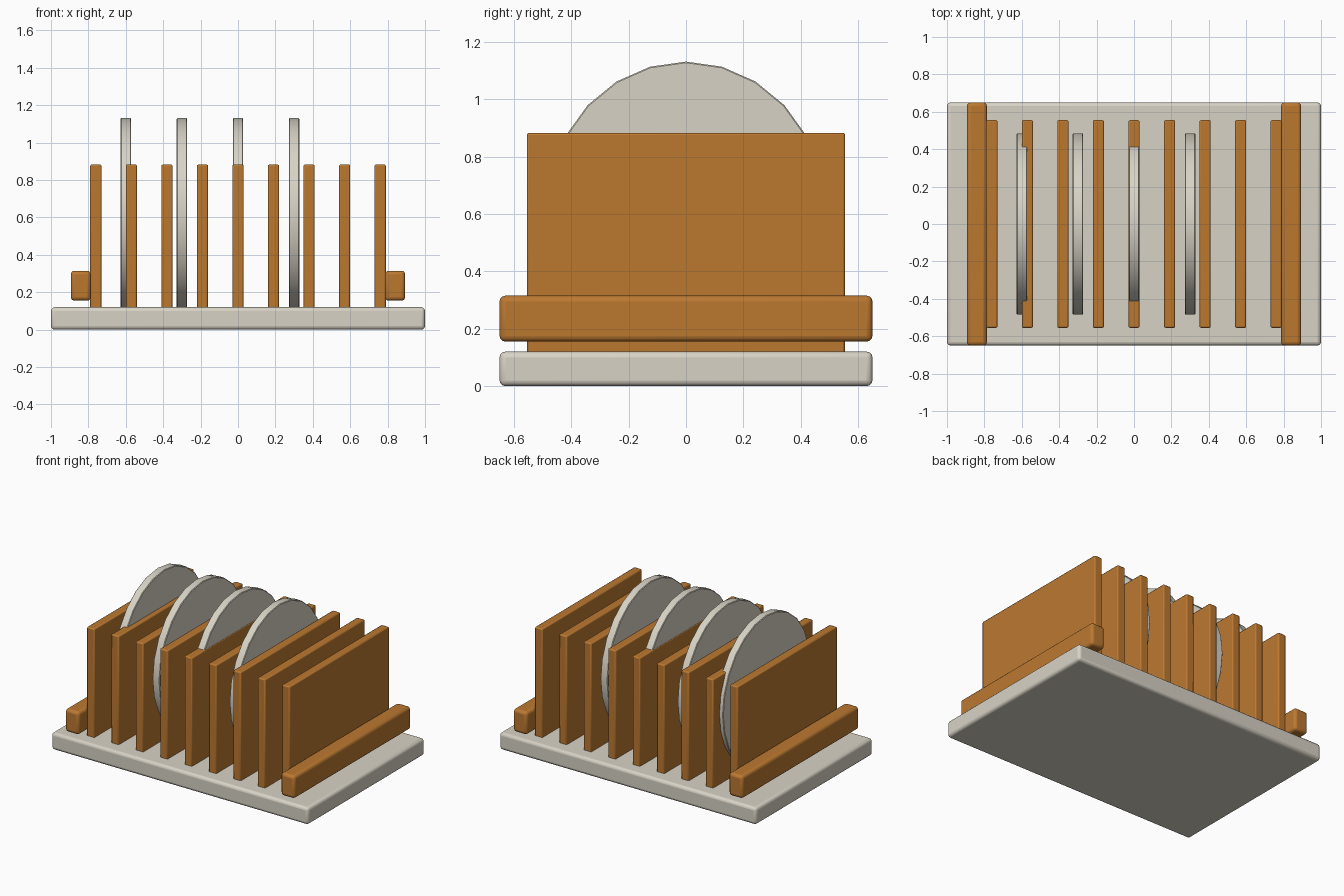
import bpy, math

if "Cube" in bpy.data.objects:
    bpy.data.objects.remove(bpy.data.objects["Cube"])


def material(name, rgb):
    m = bpy.data.materials.new(name)
    m.diffuse_color = (*rgb, 1)
    m.use_nodes = True
    m.node_tree.nodes["Principled BSDF"].inputs["Base Color"].default_value = m.diffuse_color
    return m


WOOD = material("warm_wood", (0.50, 0.19, 0.03))
CREAM = material("cream_ceramic", (0.69, 0.65, 0.56))


def finish(name, mat, bevel, segments):
    ob = bpy.context.object
    ob.name = name
    ob.data.materials.append(mat)
    bpy.ops.object.transform_apply(location=False, rotation=True, scale=True)
    b = ob.modifiers.new("bevel", 'BEVEL')
    b.width, b.segments = bevel, segments
    b.limit_method, b.angle_limit = 'ANGLE', math.radians(40)
    bpy.ops.object.shade_smooth_by_angle(angle=math.radians(35))
    return ob


def box(name, lo, hi, mat, bevel, segments=3):
    bpy.ops.mesh.primitive_cube_add(size=1, location=[(a + b) / 2 for a, b in zip(lo, hi)])
    bpy.context.object.scale = [b - a for a, b in zip(lo, hi)]
    return finish(name, mat, bevel, segments)


# Base tray
box("base_tray", (-1, -0.65, 0), (1, 0.65, 0.12), CREAM, 0.02)

# Upright dividers
for i in range(9):
    x = -0.76 + 0.19 * i
    box(f"divider_{i + 1}", (x - 0.03, -0.555, 0.11), (x + 0.03, 0.555, 0.883), WOOD, 0.008, 2)

# Side rails
for side, x in (("left", -0.84), ("right", 0.84)):
    box(f"{side}_rail", (x - 0.054, -0.65, 0.155), (x + 0.054, 0.65, 0.315), WOOD, 0.02)

# Plates standing between the dividers, slightly taller than wide
for i in range(4):
    bpy.ops.mesh.primitive_cylinder_add(vertices=24, radius=1, depth=1,
                                        location=(-0.6 + 0.3 * i, 0, 0.613),
                                        rotation=(0, math.pi / 2, 0))
    bpy.context.object.scale = (0.518, 0.485, 0.056)
    finish(f"plate_{i + 1}", CREAM, 0.004, 1)
